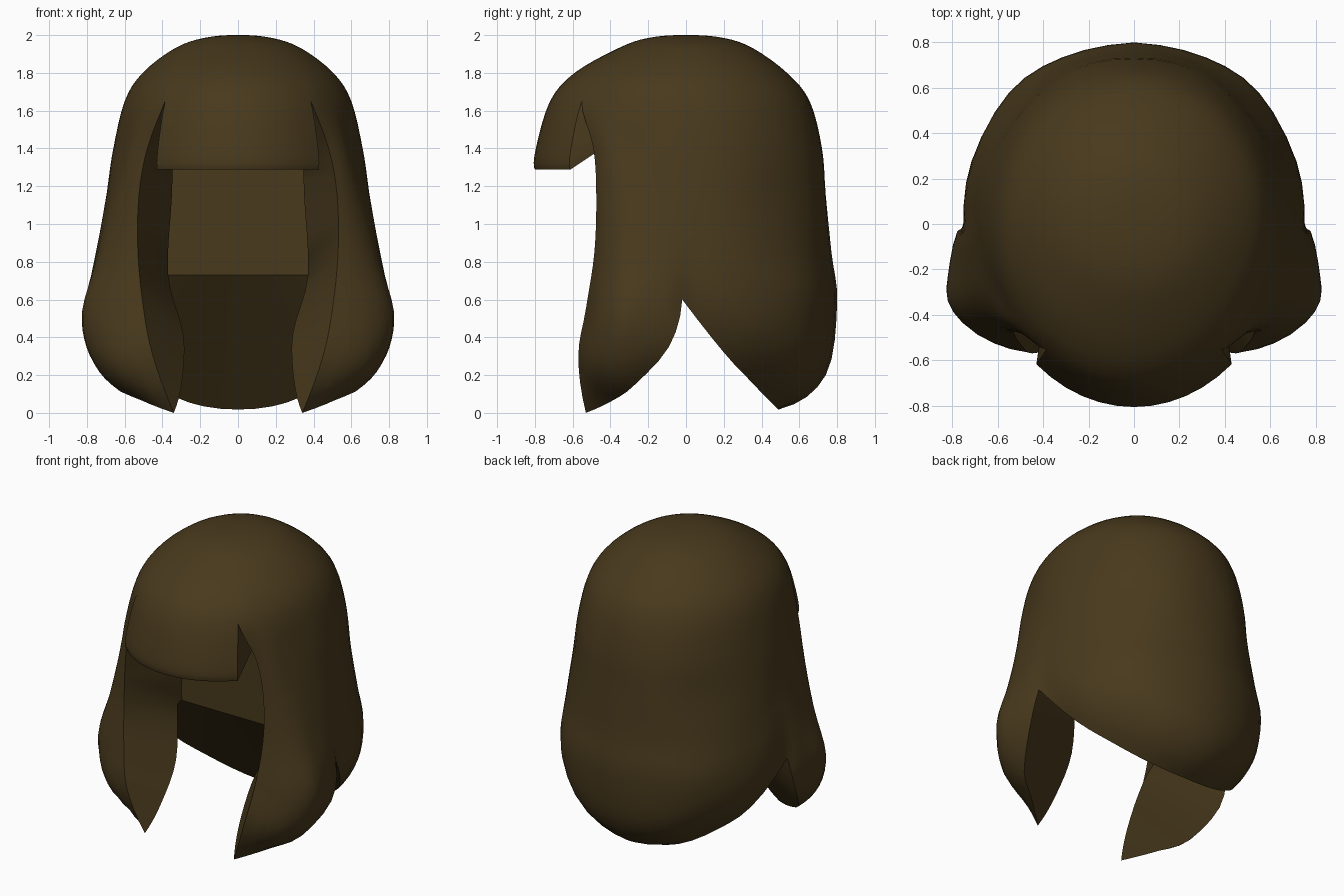
import bpy, bmesh, math
from mathutils import Vector as V

if "Cube" in bpy.data.objects:
    bpy.data.objects.remove(bpy.data.objects["Cube"])

N, M = 4, 3   # spline steps down a strand, and across strands


def spline(pts, n):
    """Catmull-Rom curve through pts with n steps per span."""
    p = [V(q) for q in pts]
    p = [3*p[0] - 3*p[1] + p[2]] + p + [3*p[-1] - 3*p[-2] + p[-3]]
    out = []
    for i in range(1, len(p) - 2):
        a, b, c, d = p[i-1:i+3]
        for k in range(n):
            t = k / n
            out.append(0.5*(2*b + (c-a)*t + (2*a-5*b+4*c-d)*t*t + (3*b-a-3*c+d)*t**3))
    return out + [p[-2]]


# Crown: z, half width, front depth, back depth
CROWN = [(1.985, .18, .20, .20), (1.93, .335, .36, .355), (1.8, .505, .59, .535),
         (1.65, .60, .72, .655)]
FRINGE = [(1.4, .66, .795, .72), (1.288, .665, .80, .73)]


def crown(deg, levels):
    c, s = math.cos(math.radians(deg)), math.sin(math.radians(deg))
    return [(0, 0, 2)] + [(a*c, (f if s < 0 else b)*s, z) for z, a, f, b in levels]


# Lower strand points: (angle, points down to the hem)
LOCK = [
    (-50, [(.48, -.49, 1.4), (.525, -.475, 1.15), (.53, -.485, .85), (.50, -.53, .55), (.45, -.57, .3), (.34, -.53, 0)]),
    (-38, [(.56, -.42, 1.4), (.61, -.41, 1.15), (.66, -.43, .8), (.71, -.465, .5), (.65, -.49, .24), (.52, -.38, .07)]),
    (-25, [(.60, -.31, 1.4), (.665, -.3, 1.15), (.74, -.33, .8), (.82, -.34, .52), (.78, -.33, .3), (.67, -.27, .15)]),
    (-12, [(.645, -.155, 1.4), (.69, -.15, 1.15), (.75, -.17, .85), (.80, -.18, .62), (.81, -.16, .47), (.775, -.09, .35)]),
    (0, [(.66, 0, 1.4), (.69, 0, 1.2), (.71, -.01, 1.05), (.733, -.01, .9), (.75, -.02, .75), (.76, -.02, .6)]),
]
BACK = [LOCK[-1],
    (22, [(.612, .27, 1.4), (.65, .275, 1.15), (.68, .29, .9), (.71, .285, .68), (.71, .26, .49), (.64, .2, .32)]),
    (45, [(.467, .51, 1.4), (.485, .525, 1.15), (.515, .56, .85), (.55, .58, .6), (.545, .51, .35), (.475, .34, .17)]),
    (67, [(.26, .668, 1.4), (.275, .69, 1.15), (.29, .71, .85), (.315, .735, .6), (.315, .68, .26), (.26, .45, .055)]),
    (90, [(0, .72, 1.4), (0, .74, 1.15), (0, .77, .85), (0, .8, .58), (0, .74, .2), (0, .49, .018)]),
]


def patch(keys):
    """Columns of skin points, splined down and then across."""
    cols = [spline(crown(d, CROWN) + low, N) for d, low in keys]
    rows = [spline(r, M) for r in zip(*cols)]
    return [list(c) for c in zip(*rows)]


bm = bmesh.new()


def grid(cols):
    vs = [[bm.verts.new(p) for p in c] for c in cols]
    for a, b in zip(vs, vs[1:]):
        for i in range(len(a) - 1):
            bm.faces.new((a[i], a[i+1], b[i+1], b[i]))


def to_centre(p, count):
    return [V((p.x*(1 - i/(count-1)), p.y, p.z)) for i in range(count)]


# Outer skin
fringe = [spline(crown(-90 + 40*i/(2*M), CROWN + FRINGE), N) for i in range(2*M + 1)]
lock, back = patch(LOCK), patch(BACK)
notch = 4*N
lock[0][:notch+1] = fringe[-1][:notch+1]
for skin in (fringe, lock, back):
    grid(skin)

# Inner wall of the side lock, running from its front edge towards the recess
inner = spline([(.34, -.13, 1.65), (.345, -.13, 1.4), (.35, -.13, 1.15), (.37, -.13, .73),
                (.29, -.26, .42), (.295, -.41, .18), (.34, -.53, 0)], N)
grid([lock[0][notch:], inner])

# Rear face of the side lock
hem = [c[-1] for c in lock]
grid([inner[3*N:], hem[::-1]])

# Recessed panel and its return to the lock wall
wall = inner[:3*N+1]
panel = [V((p.x + .01, -.07, p.z)) for p in wall]
grid([wall, panel])
grid([panel, [V((0, p.y, p.z)) for p in panel]])
grid([[wall[-1], panel[-1]], [hem[-1], hem[-1]]])

# Underside of the back hair
back_hem = [c[-1] for c in back]
grid([back_hem, to_centre(panel[-1], len(back_hem))])

# Underside and side of the fringe
fringe_hem = [c[-1] for c in fringe][::-1]
grid([fringe_hem, to_centre(panel[0], len(fringe_hem))])
side = fringe[-1][notch:]
grid([side, [panel[0]]*len(side)])
grid([[wall[0], panel[0]], [side[0], side[0]]])

# Mirror and weld
bmesh.ops.remove_doubles(bm, verts=bm.verts[:], dist=1e-4)
for v in bm.verts:
    if abs(v.co.x) < 1e-3:
        v.co.x = 0
dup = bmesh.ops.duplicate(bm, geom=bm.verts[:] + bm.edges[:] + bm.faces[:])["geom"]
for v in dup:
    if isinstance(v, bmesh.types.BMVert):
        v.co.x *= -1
bmesh.ops.reverse_faces(bm, faces=[f for f in dup if isinstance(f, bmesh.types.BMFace)])
bmesh.ops.remove_doubles(bm, verts=bm.verts[:], dist=1e-4)
bmesh.ops.recalc_face_normals(bm, faces=bm.faces[:])

mesh = bpy.data.meshes.new("hair")
bm.to_mesh(mesh)
bm.free()
hair = bpy.data.objects.new("hair", mesh)
bpy.context.collection.objects.link(hair)
mat = bpy.data.materials.new("dark_brown")
mat.diffuse_color = (.065, .041, .012, 1)
mat.use_nodes = True
mat.node_tree.nodes["Principled BSDF"].inputs["Base Color"].default_value = mat.diffuse_color
mesh.materials.append(mat)
bpy.context.view_layer.objects.active = hair
hair.select_set(True)
bpy.ops.object.shade_smooth_by_angle(angle=math.radians(35))
